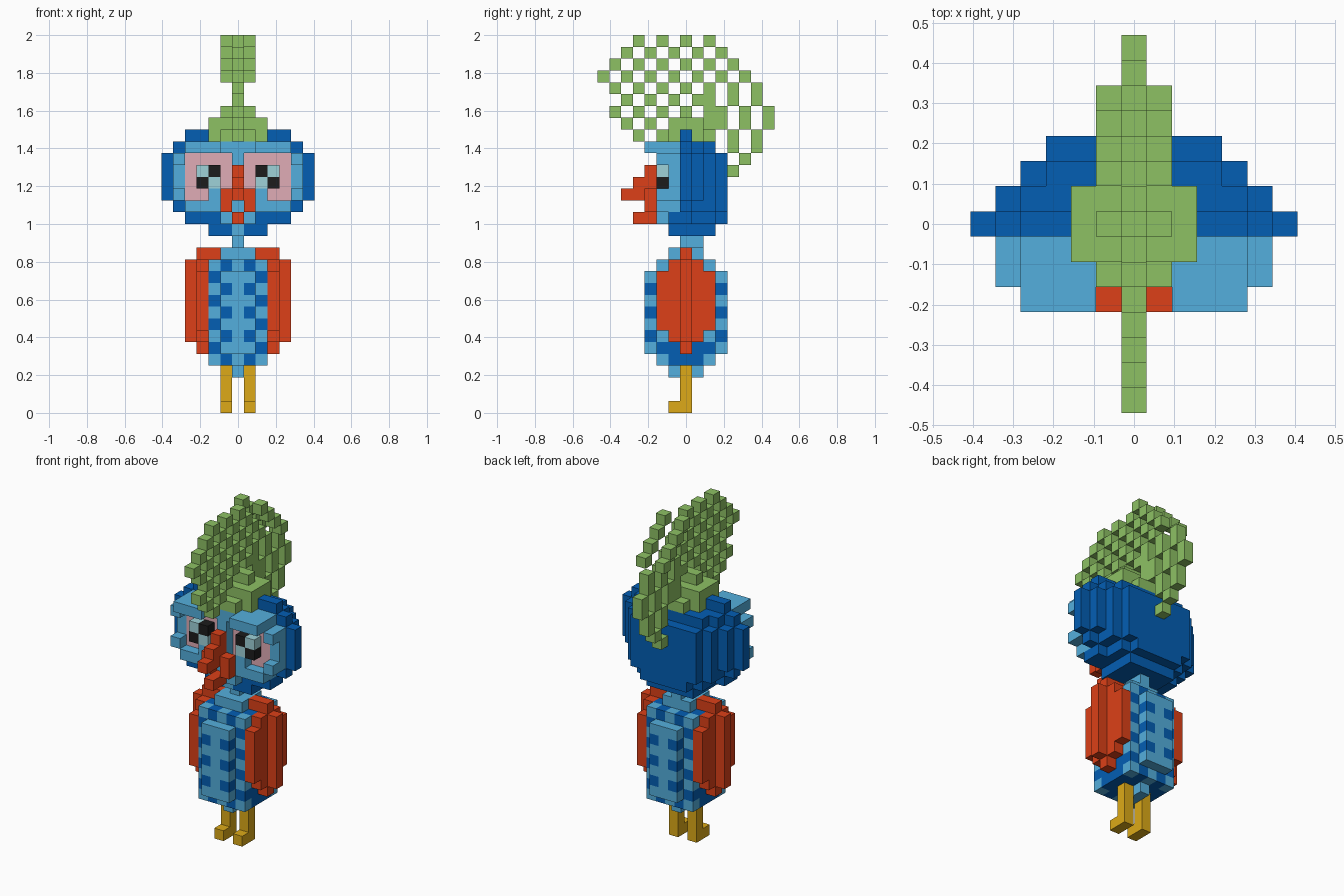
import bpy, bmesh
from mathutils import Vector

cube = bpy.data.objects.get("Cube")
if cube:
    bpy.data.objects.remove(cube, do_unlink=True)

U = 2 / 32  # block size
COLOURS = {
    "leaf_green": (141, 193, 100), "deep_blue": (3, 94, 180),
    "sky_blue": (84, 175, 221), "brick_red": (221, 64, 24),
    "ochre": (221, 170, 24), "dusty_pink": (224, 172, 182),
    "pale_teal": (159, 210, 217), "black": (28, 28, 28),
}


def linear(c):
    c /= 255
    return c / 12.92 if c < 0.04 else ((c + 0.055) / 1.055) ** 2.4


def make_material(name, rgb):
    mat = bpy.data.materials.new(name)
    mat.use_nodes = True
    col = (*[linear(c) for c in rgb], 1)
    mat.diffuse_color = col
    mat.node_tree.nodes["Principled BSDF"].inputs["Base Color"].default_value = col
    return mat


MATS = {n: make_material(n, c) for n, c in COLOURS.items()}
blocks = {}  # (x, y, z) block -> (part, colour)


def span(v):
    return range(v[0], v[1] + 1) if isinstance(v, tuple) else (v,)


def fill(part, colour, x, y, z):
    """Fill a block range on both sides of the middle plane."""
    for i in span(x):
        for j in span(y):
            for k in span(z):
                blocks[i, j, k] = blocks[-i, j, k] = (part, colour)


# Legs and feet
fill("legs", "ochre", 1, 0, (0, 3))
fill("legs", "ochre", 1, -1, 0)

# Body: stepped barrel with a checked pattern on its front and back edges
fill("body", "sky_blue", 0, (-1, 1), 3)
fill("body", "deep_blue", (0, 2), (-1, 1), (4, 12))
for depth, width, low, high in ((2, 2, 4, 12), (3, 1, 5, 11)):
    for k in range(low, high + 1):
        for i in range(width + 1):
            dark = i > 0 and (i + k) % 2
            for j in (-depth, depth):
                fill("body", "deep_blue" if dark else "sky_blue", i, j, k)
fill("body", "sky_blue", (0, 1), (-1, 1), 13)
fill("neck", "sky_blue", 0, (0, 1), 14)

# Wings: stepped ovals with a raised middle rib
for j in range(-2, 3):
    fill("wings", "brick_red", 3, j, ((5, 13), (6, 12), (7, 11))[abs(j)])
fill("wings", "brick_red", 4, 0, (6, 12))
fill("wings", "brick_red", 2, 0, 13)

# Head shell: each layer from front to back, half widths from bottom to top
LAYERS = {0: (2, 4, 5, 6, 6, 6, 6, 5, 4), 1: (2, 3, 4, 5, 5, 5, 5, 4),
          2: (2, 3, 4, 4, 4, 4, 4, 3), 3: (None, 2, 3, 3, 3, 3, 3)}
for j, widths in LAYERS.items():
    for k, w in enumerate(widths, 15):
        if w is not None:
            fill("head", "deep_blue", (0, w), j, k)
fill("head", "deep_blue", (0, 4), -1, 16)
fill("head", "deep_blue", (0, 2), -1, 15)

# Face: pink discs, rims, brows and cheeks
fill("face", "dusty_pink", (1, 4), -1, (18, 21))
fill("face_rim", "sky_blue", 5, -1, (18, 21))
for k in (18, 21):
    fill("face_rim", "sky_blue", 5, -2, k)
fill("face_rim", "sky_blue", (0, 4), (-2, -1), 17)
fill("face_rim", "sky_blue", 0, (-2, -1), (16, 22))
fill("face_rim", "sky_blue", 0, -1, 15)
fill("face_rim", "sky_blue", 1, (-2, -1), 16)
fill("face_rim", "sky_blue", 2, -2, 18)
fill("brows", "sky_blue", (0, 4), (-2, -1), 22)
fill("brows", "sky_blue", (2, 4), -3, 22)

# Eyes: checked pairs of blocks
fill("eyes", "black", 2, -2, 20)
fill("eyes", "pale_teal", 3, -2, 20)
fill("eyes", "pale_teal", 2, -2, 19)
fill("eyes", "black", 3, -2, 19)

# Beak
for k, tip in ((20, -3), (19, -4), (18, -5), (16, -4)):
    fill("beak", "brick_red", 0, (tip, -3), k)
fill("beak", "brick_red", 1, -3, (17, 18))

# Crest base
fill("crest", "leaf_green", (0, 2), (-1, 1), (23, 24))
fill("crest", "leaf_green", (0, 1), (-2, 2), 23)
fill("crest", "leaf_green", (0, 1), 0, 25)

# Crest fan: one checked sheet
FAN = {31: (-4, 0), 30: (-5, 1), 29: (-6, 2), 28: (-7, 3), 27: (-6, 2),
       26: (-5, 1), 25: (-6, 2), 24: (-5, 1), 23: (-4, 2)}
for k, ends in FAN.items():
    for j in span(ends):
        if (j + k) % 2:
            fill("crest", "leaf_green", 0, j, k)

# Crest tips: paired blocks stepping down the upper back edge
for step in range(4):
    fill("crest", "leaf_green", 1, 2 + step, 31 - step)

# Crest rear: taller checked blocks trailing behind the head
for j, z in ((2, (24, 27)), (4, (26, 27)), (6, (26, 27)), (3, (24, 25)),
             (5, (24, 25)), (7, (24, 25)), (4, (22, 23)), (6, (22, 23)),
             (5, 21), (4, 20)):
    fill("crest", "leaf_green", 0, j, z)

# Turn the blocks of each part into one mesh, keeping only outer faces
AXES = [Vector(a) for a in ((1, 0, 0), (0, 1, 0), (0, 0, 1))]


def build(part):
    cells = {p: c for p, (n, c) in blocks.items() if n == part}
    names = sorted(set(cells.values()))
    bm = bmesh.new()
    for p, colour in cells.items():
        mid = Vector(p) + Vector((0, 0, 0.5))
        for a in range(3):
            u, v = AXES[(a + 1) % 3] / 2, AXES[(a + 2) % 3] / 2
            for s in (-1, 1):
                n = AXES[a] * s
                if tuple(int(q) for q in Vector(p) + n) in blocks:
                    continue
                ring = [-u - v, u - v, u + v, v - u][::s]
                face = bm.faces.new([bm.verts.new((mid + n / 2 + r) * U) for r in ring])
                face.material_index = names.index(colour)
    bmesh.ops.remove_doubles(bm, verts=bm.verts, dist=U / 100)
    mesh = bpy.data.meshes.new(part)
    bm.to_mesh(mesh)
    bm.free()
    for n in names:
        mesh.materials.append(MATS[n])
    bpy.context.collection.objects.link(bpy.data.objects.new(part, mesh))


for part in sorted({n for n, c in blocks.values()}):
    build(part)
